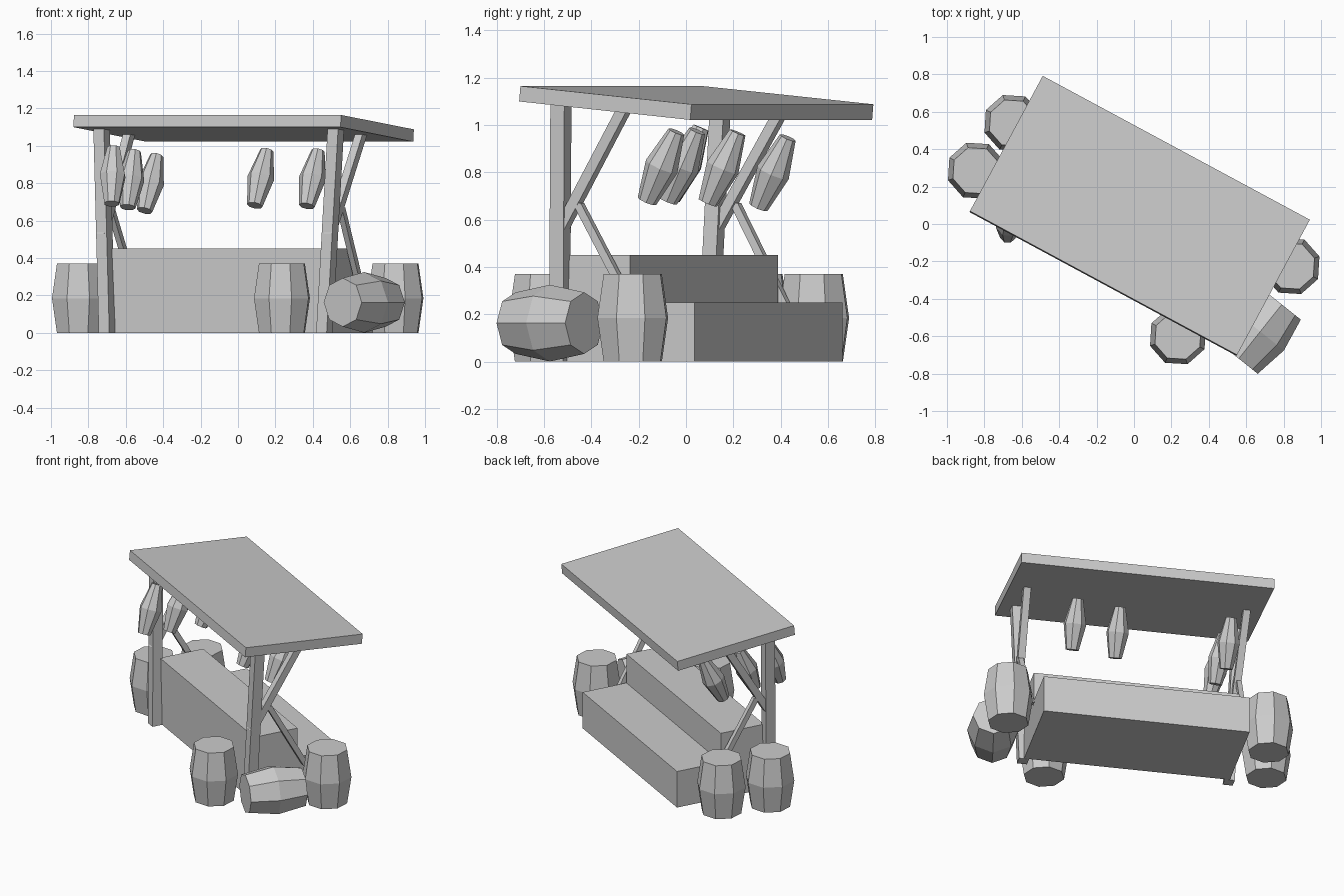
import bpy, bmesh, math
from mathutils import Vector, Matrix

if "Cube" in bpy.data.objects:
    bpy.data.objects.remove(bpy.data.objects["Cube"])

# The stall is laid out in its own frame (a = along, b = back), then turned
TURN = Matrix.Rotation(math.radians(-28.3), 4, 'Z')


def finish(name, bm):
    bmesh.ops.recalc_face_normals(bm, faces=bm.faces)
    mesh = bpy.data.meshes.new(name)
    bm.to_mesh(mesh)
    bm.free()
    ob = bpy.data.objects.new(name, mesh)
    bpy.context.collection.objects.link(ob)
    return ob


def loft(name, rings, matrix):
    """Skin a list of equal-sized point rings and cap both ends."""
    bm = bmesh.new()
    rows = [[bm.verts.new(matrix @ Vector(p)) for p in ring] for ring in rings]
    n = len(rows[0])
    for lo, hi in zip(rows, rows[1:]):
        for i in range(n):
            j = (i + 1) % n
            bm.faces.new((lo[i], lo[j], hi[j], hi[i]))
    bm.faces.new(rows[0])
    bm.faces.new(rows[-1])
    return finish(name, bm)


def slab(name, profile, a0, a1):
    """Extrude a (b, z) profile along the stall."""
    return loft(name, [[(a, b, z) for b, z in profile] for a in (a0, a1)], TURN)


def beam(name, p, q, wa, wb):
    """Slanted timber with level ends."""
    corners = [(-.5, -.5), (.5, -.5), (.5, .5), (-.5, .5)]
    return loft(name, [[(c[0] + i * wa, c[1] + j * wb, c[2]) for i, j in corners]
                       for c in (p, q)], TURN)


def keg(name, centre, axis, length, radii, spin):
    """Eight-sided bulging body with three rings."""
    rot = Vector(axis).to_track_quat('Z', 'Y').to_matrix().to_4x4()
    rings = []
    for k, r in enumerate(radii):
        z = (k / (len(radii) - 1) - 0.5) * length
        angs = [math.radians(spin + 45 * i) for i in range(8)]
        rings.append([(r * math.cos(t), r * math.sin(t), z) for t in angs])
    return loft(name, rings, Matrix.Translation(centre) @ rot)


# Sloping roof
slab("roof", [(-.355, 1.165), (-.361, 1.10), (.460, 1.022), (.466, 1.088)], -.805, .817)

# Stepped counter
slab("counter_high", [(-.217, 0), (.087, 0), (.087, .45), (-.217, .45)], -.66, .66)
slab("counter_low", [(.087, 0), (.395, 0), (.395, .25), (.087, .25)], -.66, .66)

# Posts and braces at both ends
for side, s in (("left", -1), ("right", 1)):
    beam("post_" + side, (s * .66, -.252, 0), (s * .712, -.217, 1.11), .064, .067)
    beam("upper_brace_" + side, (s * .69, -.245, .53), (s * .705, .088, 1.075), .046, .054)
    beam("lower_brace_" + side, (s * .70, -.140, .67), (s * .685, .130, .20), .032, .04)

# Standing barrels
for i, (x, y) in enumerate([(-.845, .285), (-.65, .54), (.235, -.6), (.842, -.225)]):
    rot = keg("barrel_%d" % (i + 1), (x, y, .185), (0, 0, 1), .37, (.13, .158, .13), 19)

# Barrel lying on its side
keg("fallen_barrel", (.675, -.575, .163), (.62, .78, 0), .37, (.13, .162, .13), 0)

# Hanging hams: centre, sideways lean
hams = [((-.67, .0, .84), .01), ((-.572, .155, .82), .035), ((-.467, .368, .80), .065),
        ((.122, -.015, .828), .065), ((.398, -.103, .825), .06)]
for i, (c, dx) in enumerate(hams):
    keg("hanging_ham_%d" % (i + 1), c, (dx, .125, .295), .325, (.042, .072, .036), 22.5)
